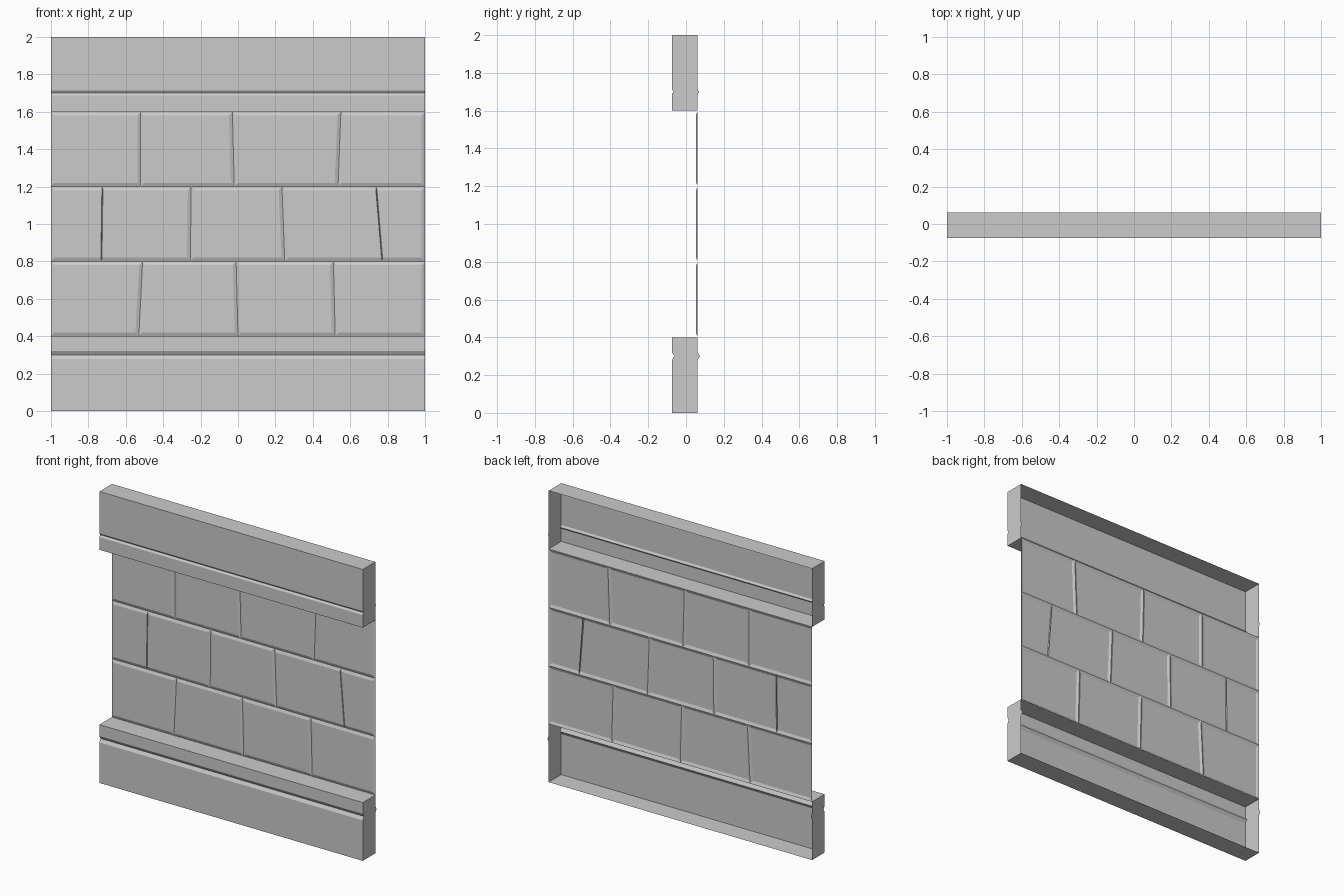
import bpy, bmesh

if "Cube" in bpy.data.objects:
    bpy.data.objects.remove(bpy.data.objects["Cube"])

FRONT, BACK = -0.075, 0.061     # beam depth
FACE, JOINT = 0.054, 0.062      # brick face and mortar line


def make_object(name, bm):
    bmesh.ops.remove_doubles(bm, verts=bm.verts, dist=0.0002)
    mesh = bpy.data.meshes.new(name)
    bm.to_mesh(mesh)
    bm.free()
    obj = bpy.data.objects.new(name, mesh)
    bpy.context.collection.objects.link(obj)
    return obj


def beam(name, z0, z1, groove_z, half, depth):
    """Open-backed beam: grooved front strip extruded backwards."""
    bm = bmesh.new()
    profile = [(z0, 0), (groove_z - half, 0), (groove_z, depth),
               (groove_z + half, 0), (z1, 0)]
    rows = [[bm.verts.new((x, FRONT + d, z)) for x in (-1, 1)] for z, d in profile]
    for a, b in zip(rows, rows[1:]):
        bm.faces.new((a[0], a[1], b[1], b[0]))
    rim = [e for e in bm.edges if e.is_boundary]
    ext = bmesh.ops.extrude_edge_only(bm, edges=rim)
    moved = [v for v in ext["geom"] if isinstance(v, bmesh.types.BMVert)]
    bmesh.ops.translate(bm, verts=moved, vec=(0, BACK - FRONT, 0))
    bmesh.ops.recalc_face_normals(bm, faces=bm.faces)
    # keep the front strip facing -y
    front = min(bm.faces, key=lambda f: f.calc_center_median().y)
    if front.normal.y > 0:
        bmesh.ops.reverse_faces(bm, faces=bm.faces)
    return make_object(name, bm)


def brick(bm, z0, z1, left, right, bevel=0.02):
    """One pillow-edged brick; left/right = (top x, bottom x, bevel width)."""
    lt, lb, lw = left
    rt, rb, rw = right
    outer = [(lb, z0), (rb, z0), (rt, z1), (lt, z1)]
    inner = [(lb + lw, z0 + bevel), (rb - rw, z0 + bevel),
             (rt - rw, z1 - bevel), (lt + lw, z1 - bevel)]
    o = [bm.verts.new((x, JOINT, z)) for x, z in outer]
    i = [bm.verts.new((x, FACE, z)) for x, z in inner]
    bm.faces.new(i)
    for k in range(4):
        n = (k + 1) % 4
        bm.faces.new((o[k], o[n], i[n], i[k]))


# Top and bottom beams
beam("bottom_beam", 0.0, 0.4, 0.30, 0.022, 0.013)
beam("top_beam", 1.6, 2.0, 1.70, 0.013, 0.009)

# Brick courses with slightly slanted joints
W, N = 0.018, 0.003
courses = [
    (0.4, [(-0.51, -0.53, W), (-0.01, 0.0, W), (0.51, 0.52, W)]),
    (0.8, [(-0.725, -0.73, N), (-0.25, -0.255, W), (0.235, 0.25, W), (0.74, 0.77, N)]),
    (1.2, [(-0.52, -0.52, W), (-0.03, -0.02, W), (0.55, 0.535, W)]),
]
bm = bmesh.new()
for z, joints in courses:
    edges = [(-1, -1, W)] + joints + [(1, 1, W)]
    for left, right in zip(edges, edges[1:]):
        brick(bm, z, z + 0.4, left, right)
make_object("brick_panel", bm)
